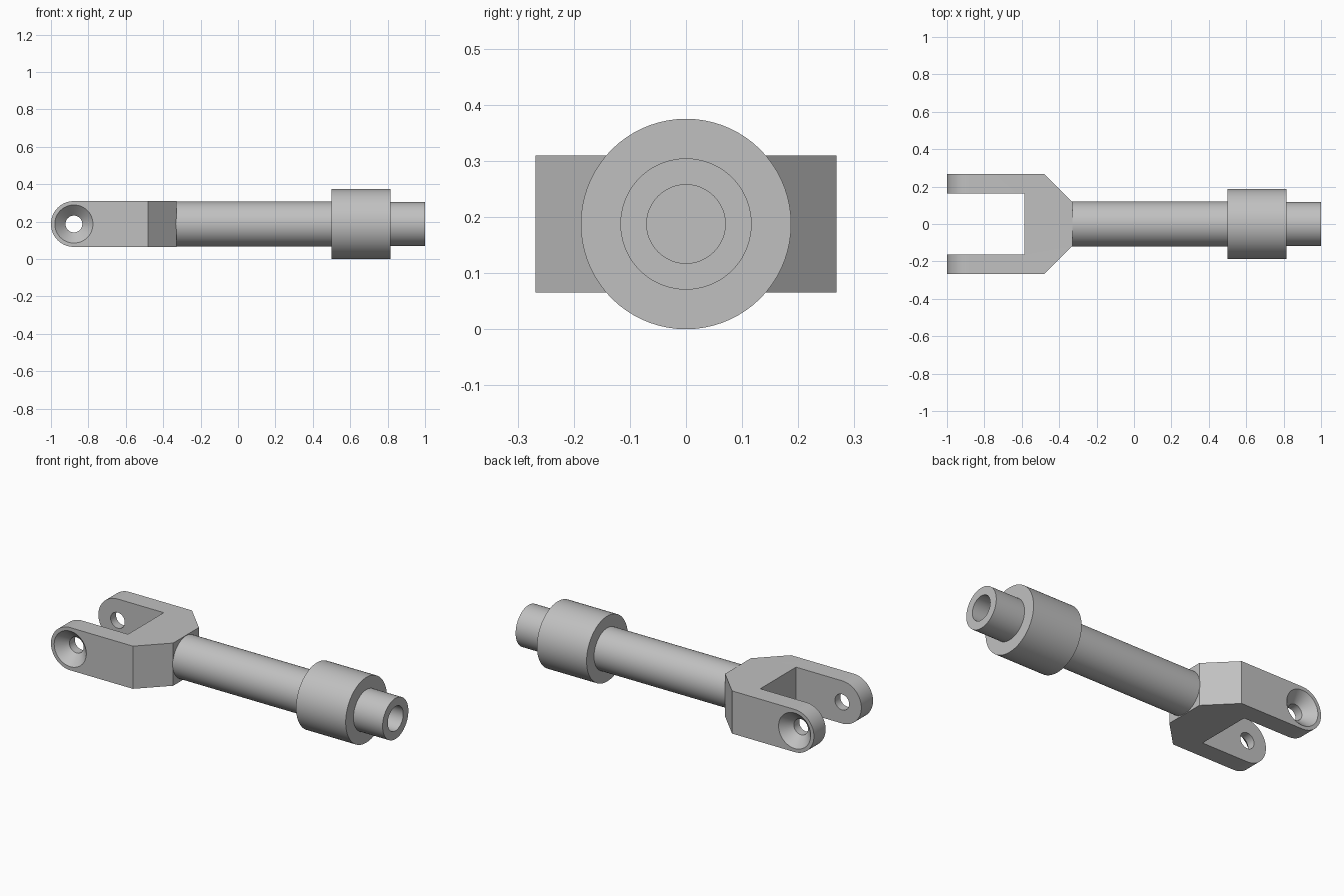
import bpy, bmesh, math
from mathutils import Matrix, Vector

if "Cube" in bpy.data.objects:
    bpy.data.objects.remove(bpy.data.objects["Cube"])

ZC = 0.1875      # height of the rod axis
H = 0.1225       # half height of the fork
EYE = -1 + H     # x of the pin eye

grey = bpy.data.materials.new("steel grey")
grey.diffuse_color = (0.53, 0.53, 0.53, 1)
grey.use_nodes = True
grey.node_tree.nodes["Principled BSDF"].inputs["Base Color"].default_value = grey.diffuse_color


def finish(name, bm):
    bmesh.ops.remove_doubles(bm, verts=bm.verts, dist=1e-5)
    bmesh.ops.recalc_face_normals(bm, faces=bm.faces)
    me = bpy.data.meshes.new(name)
    bm.to_mesh(me)
    bm.free()
    me.materials.append(grey)
    ob = bpy.data.objects.new(name, me)
    bpy.context.collection.objects.link(ob)
    return ob


def lathe(name, profile, axis, centre, steps=72):
    """Spin (along, radius) points about the x or y axis through centre."""
    bm = bmesh.new()
    c = Vector(centre)
    a = Vector(axis)
    vs = [bm.verts.new(c + a * t + Vector((0, 0, r))) for t, r in profile]
    es = [bm.edges.new(p) for p in zip(vs, vs[1:])]
    bmesh.ops.spin(bm, geom=vs + es, cent=c, axis=a, angle=2 * math.pi,
                   steps=steps, use_duplicate=False)
    return finish(name, bm)


def prism(name, points, direction):
    """Extrude a flat outline along a direction."""
    bm = bmesh.new()
    f = bm.faces.new([bm.verts.new(p) for p in points])
    ext = bmesh.ops.extrude_face_region(bm, geom=[f], use_keep_orig=True)
    moved = [g for g in ext["geom"] if isinstance(g, bmesh.types.BMVert)]
    bmesh.ops.translate(bm, verts=moved, vec=direction)
    return finish(name, bm)


def activate(ob):
    bpy.ops.object.select_all(action='DESELECT')
    ob.select_set(True)
    bpy.context.view_layer.objects.active = ob


def boolean(ob, cutter, operation):
    activate(ob)
    mod = ob.modifiers.new("cut", 'BOOLEAN')
    mod.operation, mod.object, mod.solver = operation, cutter, 'EXACT'
    bpy.ops.object.modifier_apply(modifier=mod.name)
    bpy.data.objects.remove(cutter)


# Shaft with collar and bored end stub, one turned part
shaft = lathe("shaft", [(-0.34, 0), (-0.34, 0.12), (0.5, 0.12), (0.5, 0.1875),
                        (0.815, 0.1875), (0.815, 0.117), (1, 0.117),
                        (1, 0.07), (0.5, 0.07), (0.5, 0)],
              (1, 0, 0), (0, 0, ZC))

# Fork: plan outline with slot and chamfered shoulders
half = [(-0.33, 0.117), (-0.48, 0.268), (-1, 0.268), (-1, 0.162), (-0.585, 0.162)]
plan = half + [(x, -y) for x, y in reversed(half)]
fork = prism("fork", [(x, y, ZC - H) for x, y in plan], (0, 0, 2 * H))

# Round the arm tips with a side outline
arc = [math.pi / 2 + math.pi * i / 36 for i in range(37)]
side = [(EYE + H * math.cos(a), ZC + H * math.sin(a)) for a in arc]
side += [(0, ZC - H), (0, ZC + H)]
tips = prism("tip_cutter", [(x, -0.4, z) for x, z in side], (0, 0.8, 0))
boolean(fork, tips, 'INTERSECT')

# Pin holes, countersunk on both outer faces
pin = lathe("pin_cutter", [(-0.278, 0), (-0.278, 0.112), (-0.211, 0.045),
                           (0.211, 0.045), (0.278, 0.112), (0.278, 0)],
            (0, 1, 0), (EYE, 0, ZC), 48)
boolean(fork, pin, 'DIFFERENCE')

for ob in (shaft, fork):
    activate(ob)
    bpy.ops.object.shade_smooth_by_angle(angle=math.radians(30))
